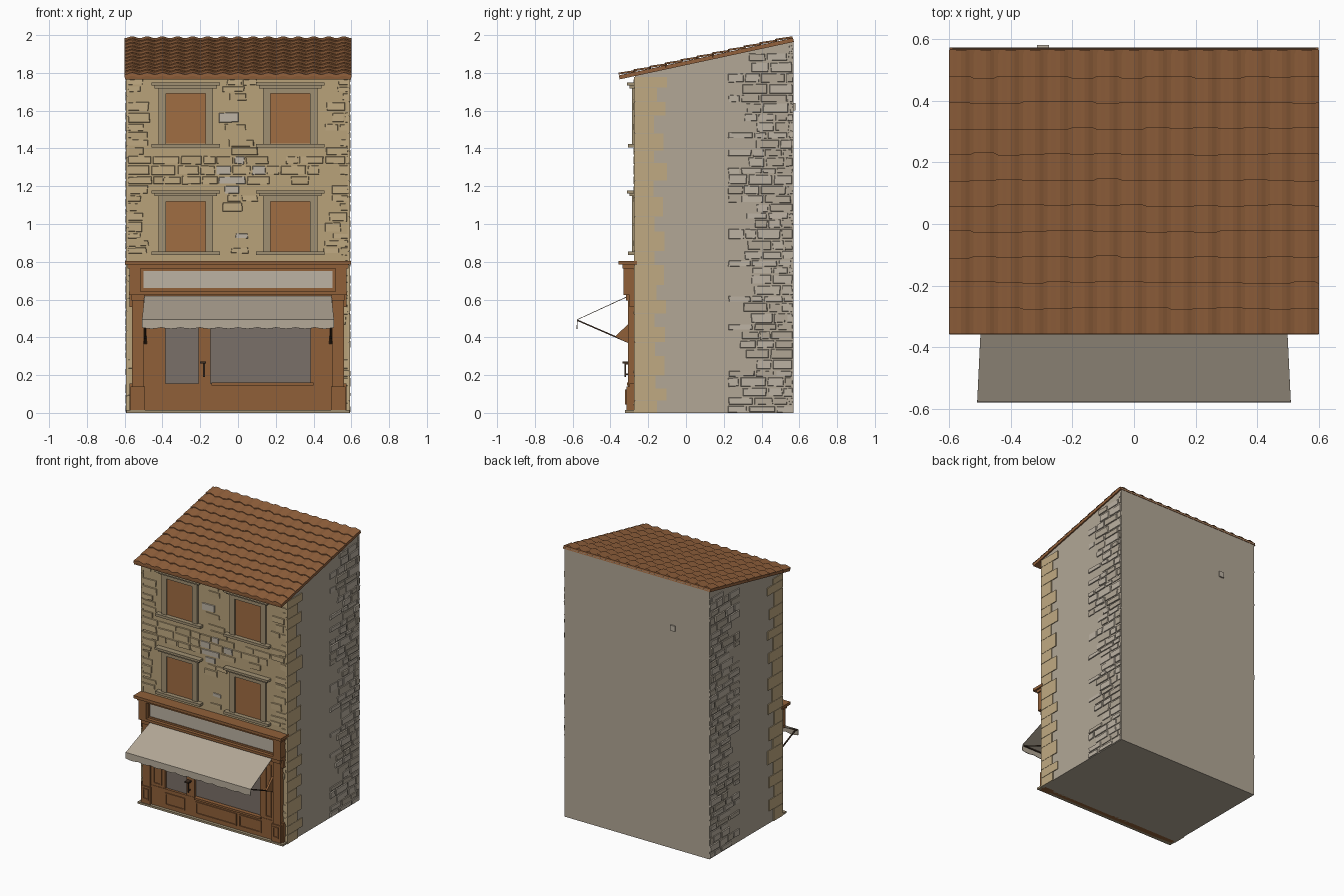
import bpy, bmesh, math, random

if "Cube" in bpy.data.objects:
    bpy.data.objects.remove(bpy.data.objects["Cube"])
random.seed(4)

def mat(name, r, g, b):
    lin = [((c / 255 + 0.055) / 1.055) ** 2.4 for c in (r, g, b)]
    m = bpy.data.materials.new(name)
    m.diffuse_color = (*lin, 1)
    m.use_nodes = True
    m.node_tree.nodes["Principled BSDF"].inputs["Base Color"].default_value = m.diffuse_color
    return m

TAN = mat("facade tan", 184, 162, 122)
STONE = mat("stone tan", 192, 170, 130)
PALE = mat("pale stone", 188, 178, 163)
PLASTER = mat("plaster", 178, 167, 150)
TRIM = mat("window trim", 160, 144, 114)
WOOD = mat("shop wood", 144, 96, 57)
SHUT = mat("shutter wood", 160, 109, 66)
ROOF = mat("roof tile", 146, 97, 60)
GLASS = mat("glass", 122, 112, 104)
METAL = mat("dark metal", 62, 46, 34)

def finish(name, bm, *mats):
    bmesh.ops.recalc_face_normals(bm, faces=bm.faces[:])
    me = bpy.data.meshes.new(name)
    bm.to_mesh(me)
    bm.free()
    for m in mats:
        me.materials.append(m)
    ob = bpy.data.objects.new(name, me)
    bpy.context.collection.objects.link(ob)
    return ob

def hexa(bm, pts, mi=0):
    # solid from four points and their four offset partners
    v = [bm.verts.new(p) for p in pts]
    for f in ((3, 2, 1, 0), (4, 5, 6, 7), (0, 1, 5, 4), (1, 2, 6, 5), (2, 3, 7, 6), (3, 0, 4, 7)):
        bm.faces.new([v[i] for i in f]).material_index = mi

def boxes(name, m, items):
    bm = bmesh.new()
    for x0, x1, y0, y1, z0, z1 in items:
        hexa(bm, [(x, y, z) for z in (z0, z1) for x, y in ((x0, y0), (x1, y0), (x1, y1), (x0, y1))])
    return finish(name, bm, m)

def mirrored(items):
    return items + [(-b, -a, *r) for a, b, *r in items]

def prism(name, prof, x0, x1, *mats):
    # side (y, z) profile pushed along x
    bm = bmesh.new()
    a, b = ([bm.verts.new((x, y, z)) for y, z in prof] for x in (x0, x1))
    n = len(prof)
    bm.faces.new(a)
    bm.faces.new(b)
    for i in range(n):
        bm.faces.new((a[i], a[(i + 1) % n], b[(i + 1) % n], b[i]))
    return finish(name, bm, *mats)

def roof_z(y):
    return 1.787 + 0.215 * (y + 0.355)

# House body: tan front face, plaster elsewhere
body = prism("house_body", [(-0.27, 0), (0.57, 0), (0.57, roof_z(0.57) - 0.012), (-0.27, roof_z(-0.27) - 0.012)],
             -0.588, 0.588, PLASTER, TAN)
for p in body.data.polygons:
    p.material_index = int(p.normal.y < -0.9)

# Roof slab
prism("roof_slab", [(-0.352, roof_z(-0.352) - 0.022), (0.572, roof_z(0.572) - 0.022),
                    (0.566, roof_z(0.566)), (-0.355, roof_z(-0.355))], -0.598, 0.598, ROOF)

# Overlapping rows of curved tiles
bm = bmesh.new()
ROWS, WAVES, SUB = 11, 15, 6
step = 0.915 / ROWS
for r in range(ROWS):
    y0 = -0.357 + r * step
    jit = [random.uniform(-0.004, 0.004) for _ in range(WAVES + 1)]
    prev = None
    for i in range(WAVES * SUB + 1):
        x = -0.6 + 1.2 * i / (WAVES * SUB)
        w = 0.005 - 0.005 * math.cos(2 * math.pi * i / SUB)
        ya = y0 + jit[i // SUB] * (r > 0)
        yb = y0 + step + 0.006
        col = [bm.verts.new(p) for p in ((x, ya, roof_z(ya) - 0.012 + w), (x, ya, roof_z(ya) + 0.005 + w),
                                         (x, yb, roof_z(yb) - 0.001 + w))]
        if prev:
            for k in (0, 1):
                bm.faces.new((prev[k], col[k], col[k + 1], prev[k + 1]))
        prev = col
finish("roof_tiles", bm, ROOF)

def stones(name, mats, u0, u1, v0, v1, place, keep, pick, depth=0.009):
    # irregular courses of chipped blocks on a flat wall
    bm = bmesh.new()
    v = v0
    while v < v1 - 0.02:
        h = min(random.uniform(0.035, 0.062), v1 - v)
        u = u0
        while u < u1 - 0.015:
            w = min(random.uniform(0.06, 0.15), u1 - u)
            if keep(u, u + w, v, v + h):
                j = lambda: random.uniform(0.001, 0.007)
                q = [(u + j(), v + j()), (u + w - j(), v + j()), (u + w - j(), v + h - j()), (u + j(), v + h - j())]
                d = depth * random.uniform(0.5, 1)
                top = [(a + (u + w / 2 - a) * 0.07, b + (v + h / 2 - b) * 0.14) for a, b in q]
                hexa(bm, [place(a, b, -0.003) for a, b in q] +
                     [place(a, b, d * random.uniform(0.75, 1)) for a, b in top], pick(u + w / 2))
            u += w
        v += h
    return finish(name, bm, *mats)

# Facade stonework, left out where the windows sit
WINDOWS = [(s * 0.277, z) for s in (-1, 1) for z in (0.83, 1.40)]

def clear(a, b, c, d):
    hit = any(b > x - 0.165 and a < x + 0.165 and d > z and c < z + 0.35 for x, z in WINDOWS)
    return not hit and random.random() < 0.85

def shade(u):
    n = random.random()
    if abs(u) < 0.12 and n < 0.3:
        return 2
    return int(n < 0.75)

stones("facade_stones", (TAN, STONE, PALE), -0.588, 0.588, 0.80, 1.77,
       lambda u, v, d: (u, -0.27 - d, v), clear, shade)
stones("shop_edge_stones", (STONE,), -0.588, 0.588, 0.0, 0.8, lambda u, v, d: (u, -0.27 - d, v),
       lambda a, b, c, d: a > 0.5 or b < -0.5, lambda u: 0)

# Side walls: toothed corner stones at the front, rough stone at the back
for s, side in ((-1, "left"), (1, "right")):
    quoins, z, k = [], 0.0, 0
    while z < 1.77:
        h = min(random.uniform(0.06, 0.11), 1.78 - z)
        y = (-0.11 if k % 2 else -0.165) + random.uniform(-0.012, 0.012)
        quoins.append((min(s * 0.58, s * 0.594), max(s * 0.58, s * 0.594), -0.276, y, z, z + h - 0.002))
        z, k = z + h, k + 1
    boxes(side + "_corner_stones", STONE, quoins)
    stones(side + "_rough_stones", (PALE, PLASTER), 0.22, 0.568, 0.0, 1.98,
           lambda u, v, d: (s * (0.588 + d), u, v),
           lambda a, b, c, d: d < roof_z(a) - 0.02 and (a > 0.23 or random.random() < 0.6),
           lambda u: int(random.random() < 0.35))

# Windows: shutters, surrounds, lintels and sills
shut, trim = [], []
for x, z in WINDOWS:
    shut.append((x - 0.108, x + 0.108, -0.277, -0.26, z + 0.025, z + 0.32))
    for s in (-1, 1):
        a, b = sorted((x + s * 0.105, x + s * 0.145))
        trim.append((a, b, -0.286, -0.26, z + 0.02, z + 0.32))
    trim += [(x - 0.145, x + 0.145, -0.286, -0.26, z + 0.29, z + 0.325),
             (x - 0.165, x + 0.165, -0.298, -0.26, z + 0.318, z + 0.332),
             (x - 0.182, x + 0.182, -0.312, -0.26, z + 0.332, z + 0.348),
             (x - 0.182, x + 0.182, -0.306, -0.26, z + 0.005, z + 0.024)]
boxes("shutters", SHUT, shut)
boxes("window_surrounds", TRIM, trim)

# Shop front
boxes("shop_glass", GLASS, [(-0.42, 0.44, -0.282, -0.26, 0.12, 0.6)])
boxes("shop_frame", WOOD, mirrored([
    (0.5, 0.56, -0.308, -0.26, 0, 0.63), (0.385, 0.51, -0.297, -0.26, 0.1, 0.6),
    (0.492, 0.568, -0.316, -0.26, 0, 0.14), (0.495, 0.565, -0.318, -0.26, 0.595, 0.63),
    (0.515, 0.575, -0.33, -0.26, 0.64, 0.77)]) + [
    (-0.575, 0.575, -0.3, -0.26, 0, 0.155), (-0.21, -0.145, -0.298, -0.26, 0.1, 0.6),
    (-0.575, 0.575, -0.3, -0.26, 0.56, 0.64), (-0.14, 0.4, -0.312, -0.26, 0.145, 0.16),
    (-0.57, 0.57, -0.305, -0.26, 0.63, 0.78), (-0.578, 0.578, -0.33, -0.26, 0.625, 0.643),
    (-0.585, 0.585, -0.335, -0.26, 0.765, 0.785), (-0.598, 0.598, -0.358, -0.26, 0.785, 0.805)])
boxes("threshold", TRIM, [(-0.59, 0.59, -0.322, -0.26, 0, 0.014)])

# Raised panel mouldings
mould = []
for x0, x1, z0, z1, y in ((-0.55, -0.505, 0.045, 0.125, -0.316), (0.505, 0.55, 0.045, 0.125, -0.316),
                          (-0.38, -0.22, 0.04, 0.13, -0.3), (-0.13, 0.2, 0.04, 0.13, -0.3),
                          (0.22, 0.4, 0.04, 0.13, -0.3), (-0.48, -0.41, 0.17, 0.56, -0.297),
                          (0.43, 0.48, 0.17, 0.56, -0.297), (-0.51, 0.51, 0.65, 0.76, -0.305)):
    t, y1 = 0.009, y + 0.004
    y0 = y - 0.007
    mould += [(x0, x1, y0, y1, z0, z0 + t), (x0, x1, y0, y1, z1 - t, z1),
              (x0, x0 + t, y0, y1, z0 + t, z1 - t), (x1 - t, x1, y0, y1, z0 + t, z1 - t)]
boxes("panel_mouldings", WOOD, mould)
boxes("sign_board", PALE, [(-0.5, 0.5, -0.309, -0.3, 0.66, 0.75)])
boxes("door_handle", METAL, [(-0.184, -0.176, -0.325, -0.318, 0.19, 0.27), (-0.184, -0.176, -0.32, -0.29, 0.2, 0.208),
                             (-0.184, -0.176, -0.32, -0.29, 0.255, 0.263), (-0.2, -0.17, -0.335, -0.29, 0.262, 0.272)])

# Awning cloth with scalloped valance
bm = bmesh.new()
prev, N = None, 60
for i in range(N + 1):
    t = 2 * i / N - 1
    drop = 0.452 - 0.007 * abs(math.sin(math.pi * i / 6))
    col = [bm.verts.new(p) for p in ((t * 0.495, -0.305, 0.62), (t * 0.508, -0.577, 0.495), (t * 0.508, -0.579, drop))]
    if prev:
        for k in (0, 1):
            bm.faces.new((prev[k], col[k], col[k + 1], prev[k + 1]))
    prev = col
cloth = finish("awning_cloth", bm, PLASTER)
sol = cloth.modifiers.new("thickness", "SOLIDIFY")
sol.thickness = 0.004

# Awning arms and brackets
for s, side in ((-1, "left"), (1, "right")):
    x = s * 0.49
    prism(side + "_awning_arm", [(-0.3, 0.367), (-0.574, 0.486), (-0.574, 0.494), (-0.3, 0.375)],
          x - 0.004, x + 0.004, METAL)
    prism(side + "_awning_bracket", [(-0.295, 0.365), (-0.375, 0.405), (-0.295, 0.48)],
          x - 0.007, x + 0.007, WOOD)
boxes("awning_front_bar", METAL, [(-0.5, 0.5, -0.574, -0.567, 0.484, 0.491)])

# Small vent on the back wall
boxes("back_vent", PALE, [(-0.315, -0.275, 0.56, 0.58, 1.6, 1.64)])
